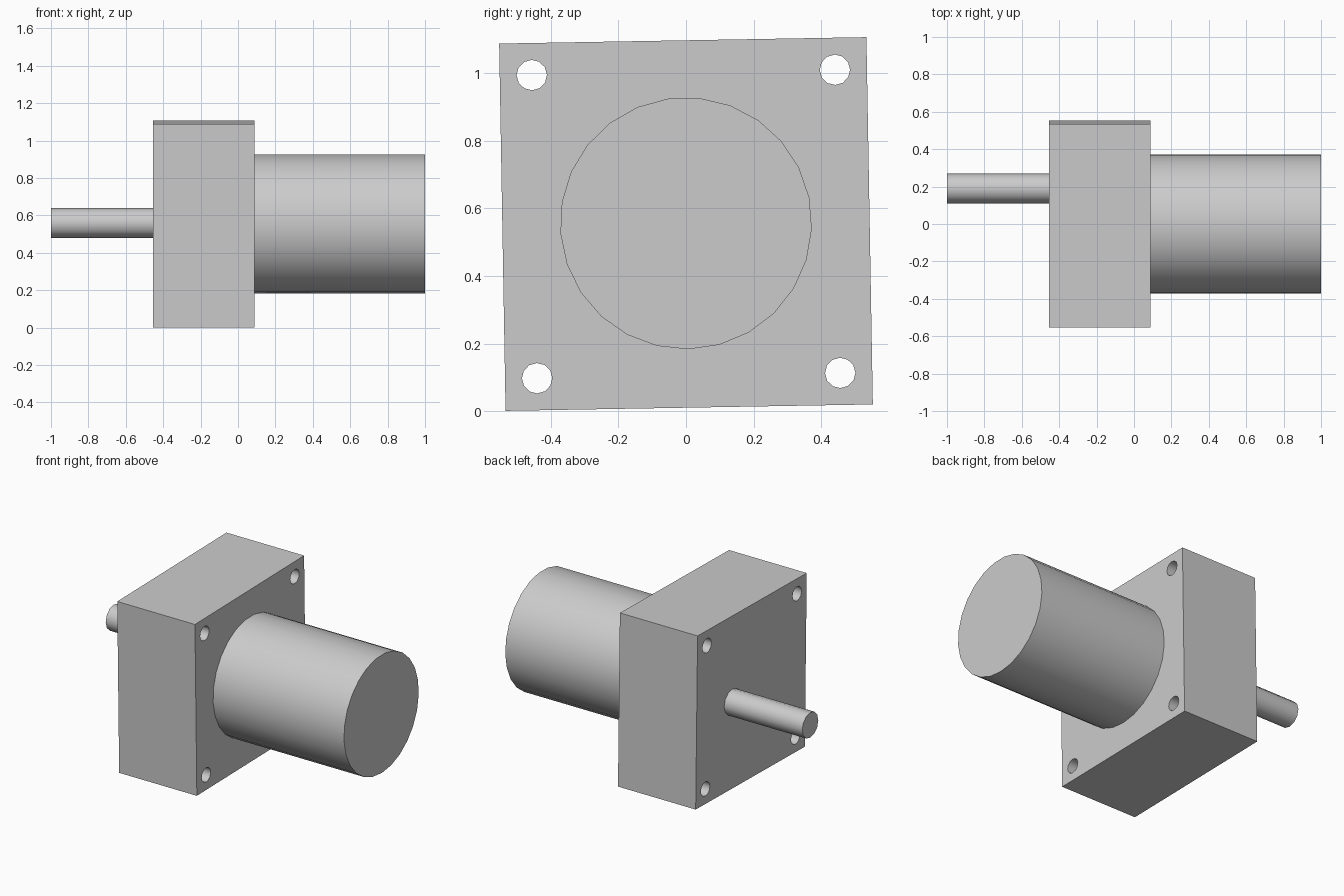
import bpy
import bmesh
from math import radians
from mathutils import Matrix, Vector

if "Cube" in bpy.data.objects:
    bpy.data.objects.remove(bpy.data.objects["Cube"])

# Single grey finish
grey = bpy.data.materials.new("plain grey")
grey.use_nodes = True
colour = (0.6, 0.6, 0.6, 1)
grey.diffuse_color = colour
grey.node_tree.nodes["Principled BSDF"].inputs["Base Color"].default_value = colour

# The whole body is tilted slightly about its long axis
CENTRE_Z = 0.554
TILT = Matrix.Translation((0, 0, CENTRE_Z)) @ Matrix.Rotation(radians(1), 4, "X")
ALONG_X = Matrix.Rotation(radians(90), 4, "Y") @ Matrix.Rotation(radians(-90), 4, "Z")
BACK, FACE = -0.455, 0.087
WIDTH = 1.088


def add_object(name, bm):
    bm.transform(TILT)
    mesh = bpy.data.meshes.new(name)
    bm.to_mesh(mesh)
    bm.free()
    mesh.materials.append(grey)
    obj = bpy.data.objects.new(name, mesh)
    bpy.context.collection.objects.link(obj)
    return obj


def cylinder(name, x0, x1, y, z, radius, sides):
    bm = bmesh.new()
    place = Matrix.Translation(((x0 + x1) / 2, y, z)) @ ALONG_X
    bmesh.ops.create_cone(bm, cap_ends=True, segments=sides, radius1=radius,
                          radius2=radius, depth=x1 - x0, matrix=place)
    return add_object(name, bm)


def smooth(obj):
    bpy.ops.object.select_all(action="DESELECT")
    obj.select_set(True)
    bpy.context.view_layer.objects.active = obj
    bpy.ops.object.shade_smooth_by_angle(angle=radians(32))


# Square gearbox block
bm = bmesh.new()
bmesh.ops.create_cube(bm, size=1, matrix=Matrix.Translation(((BACK + FACE) / 2, 0, 0))
                      @ Matrix.Diagonal((FACE - BACK, WIDTH, WIDTH, 1)))
block = add_object("gearbox_block", bm)

# Mounting holes through the four corners
for side in (-1, 1):
    for level in (-1, 1):
        cutter = cylinder("hole_cutter", BACK - 0.1, FACE + 0.1,
                          side * 0.449, level * 0.449, 0.045, 12)
        cutter.hide_render = True
        cut = block.modifiers.new("mounting_hole", "BOOLEAN")
        cut.object = cutter
        cut.operation = "DIFFERENCE"
        cut.solver = "EXACT"
        bpy.context.view_layer.objects.active = block
        bpy.ops.object.modifier_apply(modifier=cut.name)
        bpy.data.objects.remove(cutter)
smooth(block)

# Motor can and offset output shaft
smooth(cylinder("motor_can", FACE, 1, 0, 0.002, 0.373, 25))
smooth(cylinder("output_shaft", -1, BACK, 0.19, 0.002, 0.08, 12))
